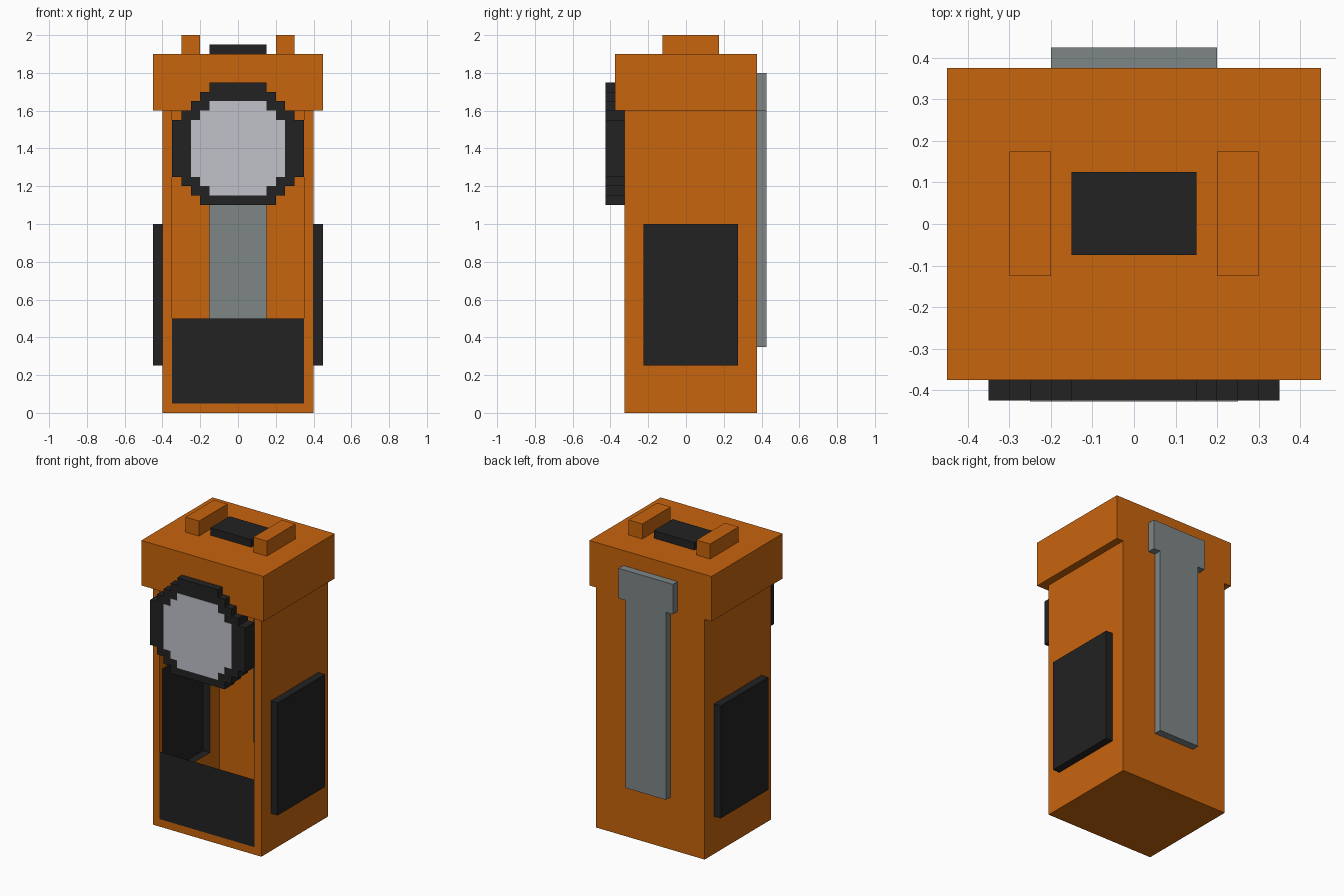
import bpy, bmesh
from mathutils import Vector

if "Cube" in bpy.data.objects:
    bpy.data.objects.remove(bpy.data.objects["Cube"], do_unlink=True)


def material(name, rgb):
    m = bpy.data.materials.new(name)
    m.use_nodes = True
    color = (*rgb, 1)
    m.diffuse_color = color
    node = m.node_tree.nodes["Principled BSDF"]
    node.inputs["Base Color"].default_value = color
    node.inputs["Roughness"].default_value = 0.8
    return m


ORANGE = material("orange", (0.578, 0.128, 0.004))
BLACK = material("black", (0.016, 0.016, 0.016))
GREY = material("grey", (0.21, 0.235, 0.24))
LENS = material("pale_grey", (0.53, 0.54, 0.585))


def finish(name, bm, mat):
    bmesh.ops.remove_doubles(bm, verts=bm.verts, dist=0.0001)
    mesh = bpy.data.meshes.new(name)
    bm.to_mesh(mesh)
    bm.free()
    mesh.materials.append(mat)
    obj = bpy.data.objects.new(name, mesh)
    bpy.context.collection.objects.link(obj)


def rect(bm, axis, at, sign, u0, u1, v0, v1):
    """Rectangle across an axis, facing along its sign; u, v are the other axes in order."""
    if u1 - u0 < 0.001 or v1 - v0 < 0.001:
        return
    corners = []
    for u, v in ((u0, v0), (u1, v0), (u1, v1), (u0, v1)):
        p = [u, v]
        p.insert(axis, at)
        corners.append(bm.verts.new(p))
    face = bm.faces.new(corners)
    face.normal_update()
    if face.normal[axis] * sign < 0:
        face.normal_flip()


def framed(bm, axis, at, sign, outer, inner):
    """Rectangular wall with a rectangular opening."""
    a0, a1, b0, b1 = outer
    c0, c1, d0, d1 = inner
    rect(bm, axis, at, sign, a0, c0, b0, b1)
    rect(bm, axis, at, sign, c1, a1, b0, b1)
    rect(bm, axis, at, sign, c0, c1, b0, d0)
    rect(bm, axis, at, sign, c0, c1, d1, b1)


def box_faces(bm, lo, hi, skip=()):
    """Box sides, leaving out any (axis, sign) listed in skip."""
    for axis in range(3):
        u, v = [i for i in range(3) if i != axis]
        for sign, at in ((-1, lo[axis]), (1, hi[axis])):
            if (axis, sign) not in skip:
                rect(bm, axis, at, sign, lo[u], hi[u], lo[v], hi[v])


def box(name, lo, hi, mat, skip=()):
    bm = bmesh.new()
    box_faces(bm, lo, hi, skip)
    finish(name, bm, mat)


def stepped(name, rows, y0, y1, mat):
    """Mirror-symmetric stepped outline from (bottom z, half width) rows, extruded in y."""
    right = []
    for (z, w), (z_next, _) in zip(rows, rows[1:]):
        right += [(w, z), (w, z_next)]
    outline = right + [(-x, z) for x, z in reversed(right)]
    bm = bmesh.new()
    face = bm.faces.new([bm.verts.new((x, y0, z)) for x, z in outline])
    made = bmesh.ops.extrude_face_region(bm, geom=[face], use_keep_orig=True)
    moved = [g for g in made["geom"] if isinstance(g, bmesh.types.BMVert)]
    bmesh.ops.translate(bm, verts=moved, vec=Vector((0, y1 - y0, 0)))
    bmesh.ops.recalc_face_normals(bm, faces=bm.faces)
    finish(name, bm, mat)


FRONT, BACK, TOP = -0.325, 0.375, 1.6

# Hollow thin-walled body, open at the front and behind each panel
bm = bmesh.new()
for s in (-1, 1):
    framed(bm, 0, s * 0.4, s, (FRONT, BACK, 0, TOP), (-0.225, 0.275, 0.25, 1))
framed(bm, 1, FRONT, -1, (-0.4, 0.4, 0, TOP), (-0.35, 0.35, 0.05, TOP))
framed(bm, 1, BACK, 1, (-0.4, 0.4, 0, TOP), (-0.15, 0.15, 0.35, TOP))
rect(bm, 2, 0, -1, -0.4, 0.4, FRONT, BACK)
finish("body", bm, ORANGE)

# Lid with an overhanging rim
bm = bmesh.new()
box_faces(bm, (-0.45, -0.375, TOP), (0.45, BACK, 1.9), skip=[(2, -1)])
framed(bm, 2, TOP, -1, (-0.45, 0.45, -0.375, BACK), (-0.4, 0.4, FRONT, BACK))
finish("lid", bm, ORANGE)

# Lower front panel
bm = bmesh.new()
rect(bm, 1, FRONT, -1, -0.35, 0.35, 0.05, 0.5)
finish("front_panel", bm, BLACK)

# Side grips, hollow towards the body
box("left_grip", (0.4, -0.225, 0.25), (0.45, 0.275, 1), BLACK, skip=[(0, -1)])
box("right_grip", (-0.45, -0.225, 0.25), (-0.4, 0.275, 1), BLACK, skip=[(0, 1)])

# Back clip with a wider head
bm = bmesh.new()
box_faces(bm, (-0.15, BACK, 0.35), (0.15, 0.425, TOP), skip=[(1, -1), (2, 1)])
box_faces(bm, (-0.2, BACK, TOP), (0.2, 0.425, 1.8), skip=[(1, -1), (2, -1)])
framed(bm, 2, TOP, -1, (-0.2, 0.2, BACK, 0.425), (-0.15, 0.15, BACK, 0.425))
finish("back_clip", bm, GREY)

# Button and its two guards on the lid
box("button", (-0.15, -0.075, 1.9), (0.15, 0.125, 1.95), BLACK, skip=[(2, -1)])
box("left_guard", (0.2, -0.125, 1.9), (0.3, 0.175, 2), ORANGE, skip=[(2, -1)])
box("right_guard", (-0.3, -0.125, 1.9), (-0.2, 0.175, 2), ORANGE, skip=[(2, -1)])

# Round stepped lamp and its lens
stepped("lamp_ring", [(1.1, 0.2), (1.15, 0.25), (1.2, 0.3), (1.25, 0.35), (1.55, 0.3),
                      (1.6, 0.25), (1.65, 0.2), (1.7, 0.15), (1.75, 0)],
        -0.425, FRONT, BLACK)
stepped("lamp_lens", [(1.15, 0.15), (1.2, 0.2), (1.25, 0.25), (1.55, 0.2),
                      (1.6, 0.15), (1.65, 0)],
        -0.427, -0.424, LENS)
